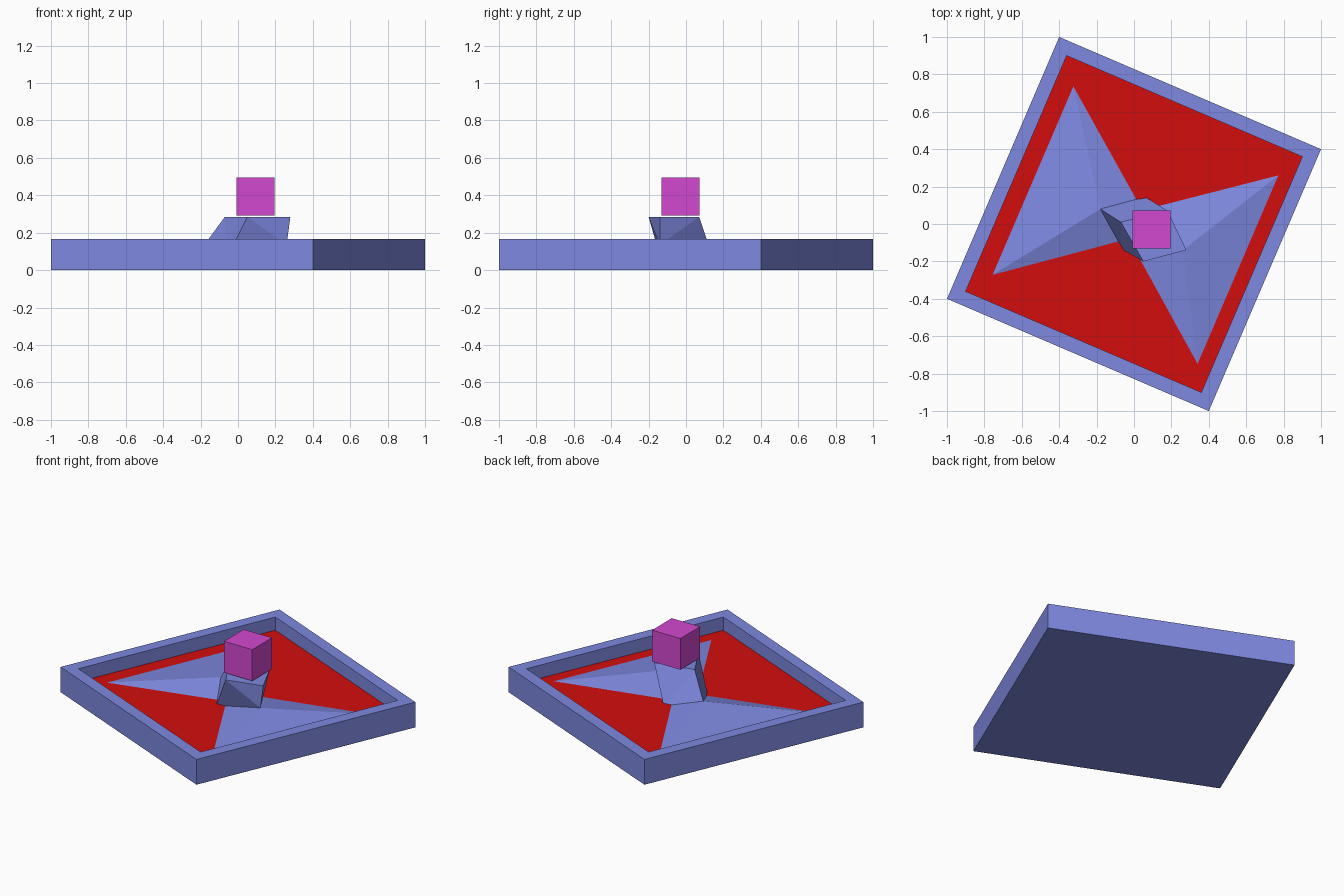
import bpy
from mathutils import Vector

cube = bpy.data.objects.get("Cube")
if cube:
    bpy.data.objects.remove(cube)


def material(name, rgb):
    m = bpy.data.materials.new(name)
    m.use_nodes = True
    color = (*rgb, 1)
    m.diffuse_color = color
    m.node_tree.nodes["Principled BSDF"].inputs["Base Color"].default_value = color
    return m


def build(name, verts, faces, mat):
    mesh = bpy.data.meshes.new(name)
    mesh.from_pydata(verts, [], faces)
    mesh.materials.append(mat)
    obj = bpy.data.objects.new(name, mesh)
    bpy.context.collection.objects.link(obj)
    return obj


BLUE = material("periwinkle blue", (0.21, 0.25, 0.75))
RED = material("red", (0.65, 0.004, 0.004))
MAGENTA = material("magenta", (0.65, 0.065, 0.63))

HEIGHT, FLOOR, POOL, PEAK, TOP = 0.165, 0.065, 0.079, 0.135, 0.285


def square(scale, z):
    """Turned square ring: back left, front left, front right, back right."""
    corners = [(-0.4, 1), (-1, -0.4), (0.4, -1), (1, 0.4)]
    return [(x * scale, y * scale, z) for x, y in corners]


# Tray: outer walls, rim, inner walls and a floor rising to the sheared pedestal
base = [(-0.18, 0.08, PEAK), (-0.06, -0.137, FLOOR), (0.26, -0.14, PEAK), (0.06, 0.145, FLOOR)]
crown = [(-0.07, 0.01, TOP), (0.05, -0.2, TOP), (0.28, -0.14, TOP), (0.18, 0.07, TOP)]
rings = [square(1, 0), square(1, HEIGHT), square(0.9, HEIGHT), square(0.9, FLOOR), base, crown]
verts = [v for ring in rings for v in ring]
WALLS, SLOPES, PEDESTAL = range(3), 3, 4
faces = [(3, 2, 1, 0), (20, 21, 22, 23)]
for i in range(4):
    j = (i + 1) % 4
    for r in WALLS:
        faces.append((r * 4 + i, r * 4 + j, r * 4 + 4 + j, r * 4 + 4 + i))
    # Each floor side is one triangle to a base corner plus one to a base edge
    a, b = SLOPES * 4 + i, SLOPES * 4 + j
    p, q = PEDESTAL * 4 + i, PEDESTAL * 4 + j
    faces += [(a, b, p), (b, q, p)]
    # Pedestal sides, split on the diagonal that meets the right base corner
    s, t = p + 4, q + 4
    if i in (0, 2):
        faces += [(p, q, s), (q, t, s)] if i == 0 else [(p, q, t), (p, t, s)]
    else:
        faces += [(p, q, s), (q, t, s)] if i == 1 else [(p, q, t), (p, t, s)]
build("tray_with_pedestal", verts, faces, BLUE)

# Flat pool surface inside the tray
build("pool_surface", square(0.9, POOL), [(0, 1, 2, 3)], RED)

# Cube floating just above the pedestal
bpy.ops.mesh.primitive_cube_add(size=0.204, location=Vector((0.093, -0.03, 0.393)))
block = bpy.context.object
block.name = "floating_block"
block.data.materials.append(MAGENTA)
